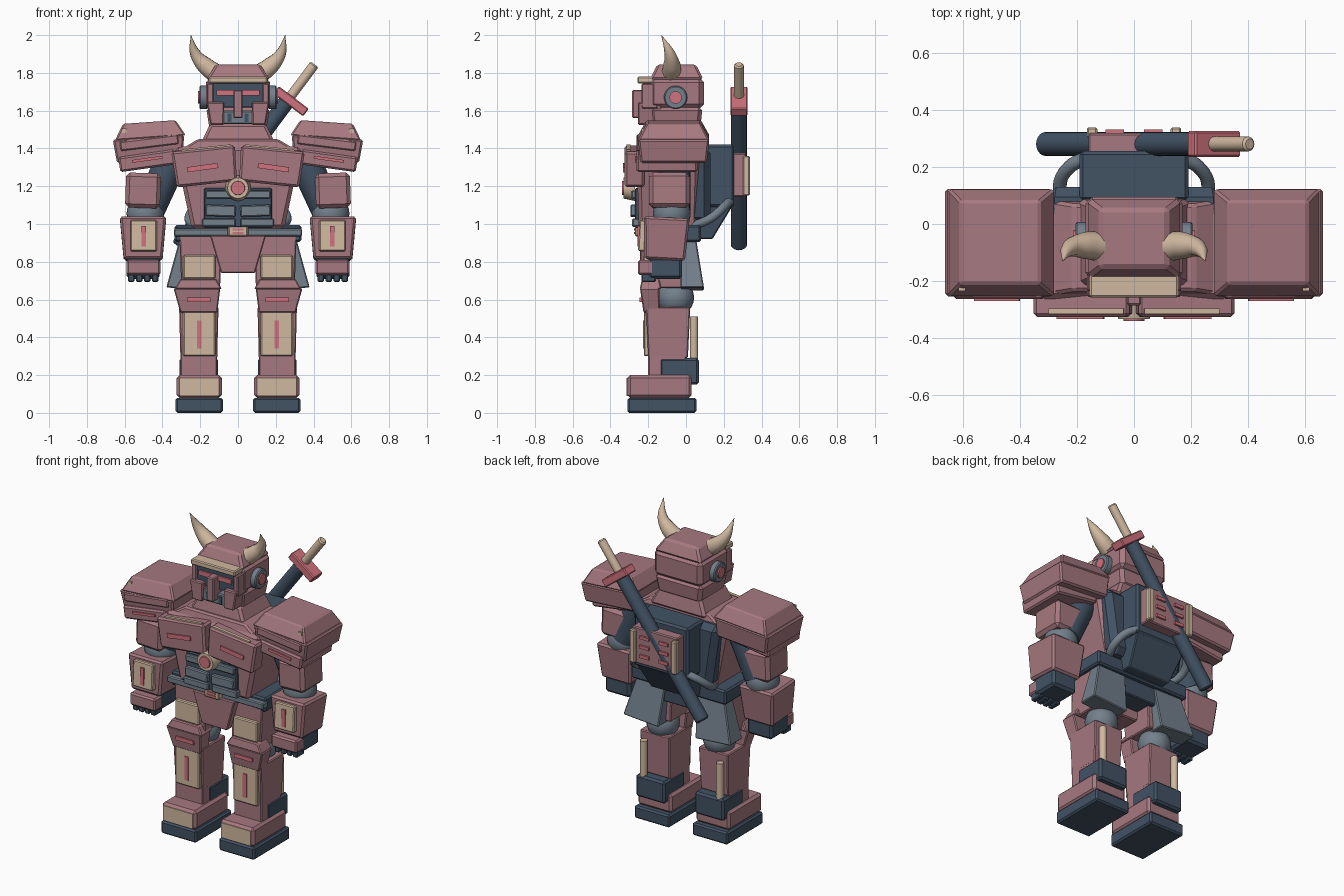
import bpy, bmesh, math
from mathutils import Matrix, Vector

cube = bpy.data.objects.get("Cube")
if cube:
    bpy.data.objects.remove(cube, do_unlink=True)


def material(name, *rgb):
    mat = bpy.data.materials.new(name)
    mat.use_nodes = True
    mat.diffuse_color = (*rgb, 1)
    mat.node_tree.nodes["Principled BSDF"].inputs["Base Color"].default_value = (*rgb, 1)
    return mat


rose = material("dusty_rose_armour", .38, .19, .215)
cream = material("cream_trim", .63, .48, .35)
navy = material("navy_frame", .054, .084, .127)
steel = material("steel_grey", .17, .215, .26)
red = material("coral_red", .63, .17, .205)


def finish(name, mat, mesh, mirror=False, bevel=0):
    """Link a mesh, then round its edges and mirror it to the other side."""
    mesh.materials.clear()
    mesh.materials.append(mat)
    obj = bpy.data.objects.new(name, mesh)
    bpy.context.scene.collection.objects.link(obj)
    if bevel:
        mod = obj.modifiers.new("bevel", 'BEVEL')
        mod.width, mod.segments = bevel, 1
    if mirror:
        obj.modifiers.new("mirror", 'MIRROR')
    return obj


def block(name, mat, x, y, z, top=(1, 1), shift=(0, 0), tilt=0, pitch=0, mirror=False, bevel=.006):
    """Box over x, y, z ranges; top scales and shift moves its upper face."""
    bm = bmesh.new()
    bmesh.ops.create_cube(bm, size=1)
    size = Vector([r[1] - r[0] for r in (x, y, z)])
    middle = Vector([sum(r) / 2 for r in (x, y, z)])
    turn = Matrix.Rotation(math.radians(tilt), 3, 'Y') @ Matrix.Rotation(math.radians(pitch), 3, 'X')
    for v in bm.verts:
        upper = v.co.z > 0
        v.co = v.co * size
        if upper:
            v.co.x = v.co.x * top[0] + shift[0]
            v.co.y = v.co.y * top[1] + shift[1]
        v.co = turn @ v.co + middle
    mesh = bpy.data.meshes.new(name)
    bm.to_mesh(mesh)
    bm.free()
    return finish(name, mat, mesh, mirror, bevel)


def pair(name, mat, x, y, z, **options):
    return block(name, mat, x, y, z, mirror=True, **options)


def wide(name, mat, half, y, z, **options):
    return block(name, mat, (-half, half), y, z, **options)


def smooth(mesh):
    mesh.shade_smooth()
    mesh.set_sharp_from_angle(angle=math.radians(40))


def rod(name, mat, start, end, radius, radius_end=None, mirror=False, bevel=0):
    """Round bar between two points."""
    start, end = Vector(start), Vector(end)
    axis = end - start
    bm = bmesh.new()
    bmesh.ops.create_cone(bm, cap_ends=True, segments=20, radius1=radius,
                          radius2=radius if radius_end is None else radius_end, depth=axis.length)
    place = Matrix.Translation((start + end) / 2) @ axis.to_track_quat('Z', 'Y').to_matrix().to_4x4()
    bm.transform(place)
    mesh = bpy.data.meshes.new(name)
    bm.to_mesh(mesh)
    bm.free()
    smooth(mesh)
    return finish(name, mat, mesh, mirror, bevel)


def ball(name, mat, centre, radius):
    bm = bmesh.new()
    bmesh.ops.create_uvsphere(bm, u_segments=20, v_segments=12, radius=radius)
    bm.transform(Matrix.Translation(centre))
    mesh = bpy.data.meshes.new(name)
    bm.to_mesh(mesh)
    bm.free()
    smooth(mesh)
    return finish(name, mat, mesh, True)


def sweep(name, mat, points, radii):
    """Mirrored round tube through points, with a radius at each."""
    curve = bpy.data.curves.new(name, 'CURVE')
    curve.dimensions = '3D'
    curve.bevel_depth, curve.bevel_resolution = 1, 3
    curve.use_fill_caps = True
    line = curve.splines.new('BEZIER')
    line.resolution_u = 5
    line.bezier_points.add(len(points) - 1)
    for p, co, r in zip(line.bezier_points, points, radii):
        p.co, p.radius = co, r
        p.handle_left_type = p.handle_right_type = 'AUTO'
    temp = bpy.data.objects.new(name + "_path", curve)
    bpy.context.scene.collection.objects.link(temp)
    mesh = bpy.data.meshes.new_from_object(temp.evaluated_get(bpy.context.evaluated_depsgraph_get()))
    bpy.data.objects.remove(temp, do_unlink=True)
    smooth(mesh)
    return finish(name, mat, mesh, True)


# Feet and shins
pair("sole", navy, (.08, .33), (-.31, .055), (0, .08), bevel=.01)
pair("foot", rose, (.085, .325), (-.31, .03), (.08, .2), bevel=.015)
pair("toe_plate", cream, (.1, .31), (-.316, -.3), (.09, .185), bevel=0)
pair("ankle", rose, (.11, .305), (-.2, .0), (.18, .32))
pair("heel_guard", navy, (.105, .31), (-.14, .068), (.15, .29), bevel=.012)
pair("shin", rose, (.11, .305), (-.2, .01), (.29, .56), top=(1.07, 1.12))
pair("shin_plate", cream, (.12, .29), (-.222, -.18), (.3, .54))
pair("shin_stripe", red, (.193, .218), (-.228, -.2), (.34, .49), bevel=0)
rod("calf_piston", cream, (.27, .042, .28), (.27, .042, .51), .022, mirror=True)

# Knees and thighs
ball("knee_joint", steel, (.2, -.055, .61), .098)
pair("knee_guard", rose, (.11, .305), (-.225, -.14), (.53, .66), top=(1.27, 1.2), shift=(.01, -.01))
pair("knee_guard_cap", rose, (.085, .335), (-.245, -.13), (.655, .71), top=(.75, .8))
pair("knee_stripe", red, (.145, .27), (-.246, -.2), (.588, .612), bevel=0)
pair("thigh", rose, (.095, .3), (-.2, .02), (.66, .94), top=(1.1, 1))
pair("thigh_plate", cream, (.12, .29), (-.225, -.18), (.71, .835))

# Hips and belt
wide("pelvis", navy, .2, (-.19, .05), (.8, .96))
wide("groin_guard", rose, .09, (-.24, -.08), (.74, .94), top=(1.65, 1.1))
wide("belt", navy, .335, (-.2, .08), (.905, .995), bevel=.01)
pair("belt_plate", steel, (.05, .34), (-.235, -.18), (.935, .975))
wide("buckle", cream, .052, (-.27, -.2), (.935, .99))
for height in (.953, .971):
    wide("buckle_bar", red, .03, (-.276, -.26), (height - .005, height + .005), bevel=0)
pair("hip_skirt", steel, (.12, .37), (-.03, .095), (.655, .94), top=(.78, .6), shift=(-.03, -.02), tilt=-4)

# Torso and abdomen
wide("torso", rose, .245, (-.25, .06), (.975, 1.41), top=(1.38, 1.08), bevel=.02)
wide("shoulder_slope", rose, .31, (-.25, .085), (1.39, 1.45), top=(.68, .9), bevel=.01)
wide("collar", rose, .2, (-.22, .09), (1.42, 1.53), top=(.74, .85), bevel=.015)
wide("abdomen_frame", navy, .18, (-.27, -.2), (.98, 1.19))
wide("upper_belly_plate", steel, .172, (-.29, -.24), (1.135, 1.178))
pair("middle_belly_plate", steel, (.012, .172), (-.295, -.24), (1.04, 1.1), tilt=-2)
pair("lower_belly_plate", steel, (.012, .19), (-.285, -.24), (.985, 1.03))
pair("chest_plate", rose, (.015, .335), (-.325, -.22), (1.21, 1.4), top=(1.06, 1), tilt=6, bevel=.012)
pair("chest_trim", cream, (.035, .3), (-.315, -.295), (1.393, 1.408), tilt=6, bevel=0)
pair("chest_stripe", red, (.105, .27), (-.333, -.3), (1.285, 1.312), tilt=8, bevel=0)
rod("core_ring", cream, (0, -.27, 1.19), (0, -.332, 1.19), .068, .055)
rod("core_light", red, (0, -.3, 1.19), (0, -.34, 1.19), .042, .036)

# Back frame, pack and pipes
wide("back_frame", navy, .25, (.0, .13), (1.0, 1.41), top=(1.25, 1), bevel=.035)
wide("backpack", navy, .19, (.08, .255), (1.09, 1.42), bevel=.012)
wide("backpack_base", navy, .15, (.06, .14), (.92, 1.1), top=(1.2, 2.1), shift=(0, .065))
wide("rear_panel", rose, .16, (.24, .318), (1.145, 1.375))
pair("rear_rail", cream, (.128, .165), (.3, .338), (1.15, 1.36))
for height in (1.2, 1.26, 1.32):
    pair("rear_vent", red, (.035, .1), (.3, .33), (height - .01, height + .01), bevel=0)
sweep("back_pipe", steel, [(.17, .23, 1.12), (.225, .2, 1.09), (.26, .13, 1.03), (.23, .04, .99)], [.024] * 4)

# Sheathed sword carried diagonally on the back
foot_end, grip_end = Vector((-.315, .28, .88)), Vector((.405, .28, 1.845))
along = foot_end.lerp
rod("scabbard", navy, foot_end, along(grip_end, .8), .042, bevel=.01)
rod("sword_grip", cream, along(grip_end, .8), grip_end, .026, bevel=.008)
block("sword_guard", red, (.18, .38), (.235, .325), (1.625, 1.675), tilt=37)

# Shoulder armour
pair("pauldron", rose, (.295, .645), (-.24, .11), (1.335, 1.46), top=(1.08, 1.08), tilt=4, bevel=.01)
pair("pauldron_cap", rose, (.278, .655), (-.255, .125), (1.455, 1.54), top=(.74, .76), tilt=4, bevel=.008)
pair("pauldron_band", rose, (.315, .625), (-.262, -.2), (1.405, 1.455), tilt=7)
pair("pauldron_lower_plate", rose, (.33, .63), (-.262, .06), (1.295, 1.375), tilt=8, bevel=.01)
pair("pauldron_stripe", red, (.4, .56), (-.27, -.24), (1.335, 1.35), tilt=8, bevel=0)
pair("pauldron_stud", cream, (.59, .615), (-.235, -.205), (1.475, 1.505), bevel=0)

# Arms and hands
rod("shoulder_joint", navy, (.34, -.06, 1.36), (.47, -.06, 1.08), .085, mirror=True)
pair("upper_arm", rose, (.41, .595), (-.195, .02), (1.085, 1.27), tilt=-2, bevel=.02)
ball("elbow", steel, (.49, -.075, 1.055), .1)
pair("forearm", rose, (.4, .605), (-.215, -.0), (.81, 1.035), top=(1.2, 1.13), pitch=-3, bevel=.012)
pair("forearm_plate", cream, (.43, .57), (-.25, -.19), (.855, 1.02), pitch=-3)
pair("forearm_stripe", red, (.487, .512), (-.257, -.22), (.88, .99), bevel=0)
pair("hand", navy, (.415, .59), (-.2, -.02), (.71, .825), bevel=.015)
pair("knuckle_guard", rose, (.41, .59), (-.255, -.17), (.73, .81), bevel=.01)
for i in range(4):
    left = .422 + i * .042
    pair("finger", navy, (left, left + .034), (-.235, -.16), (.693, .74))

# Helmet and face
wide("helmet", rose, .15, (-.18, .075), (1.5, 1.62), top=(1.13, 1.1), bevel=.02)
wide("helmet_middle", rose, .17, (-.195, .095), (1.61, 1.775), bevel=.025)
wide("helmet_crown", rose, .168, (-.192, .092), (1.765, 1.845), top=(.7, .72), bevel=.012)
wide("brow", cream, .155, (-.257, -.17), (1.745, 1.78))
wide("visor", navy, .135, (-.225, -.17), (1.62, 1.745), bevel=0)
pair("visor_side", rose, (.13, .165), (-.235, -.15), (1.61, 1.745))
pair("eye", red, (.02, .115), (-.236, -.2), (1.68, 1.71), bevel=0)
wide("nose_guard", rose, .025, (-.285, -.19), (1.56, 1.71))
wide("mouth_grille", steel, .085, (-.24, -.15), (1.53, 1.6))
pair("mouth_slot", navy, (.035, .055), (-.246, -.22), (1.54, 1.585), bevel=0)
pair("cheek_guard", rose, (.075, .145), (-.255, -.13), (1.525, 1.645), top=(1.3, 1), shift=(.01, 0))
rod("ear_disc", steel, (.16, -.055, 1.67), (.205, -.055, 1.67), .062, mirror=True, bevel=.006)
rod("ear_light", red, (.18, -.055, 1.67), (.213, -.055, 1.67), .033, mirror=True)
sweep("horn", cream, [(.1, -.08, 1.785), (.175, -.075, 1.84), (.225, -.085, 1.9), (.25, -.13, 2.0)],
      [.055, .047, .03, .001])
